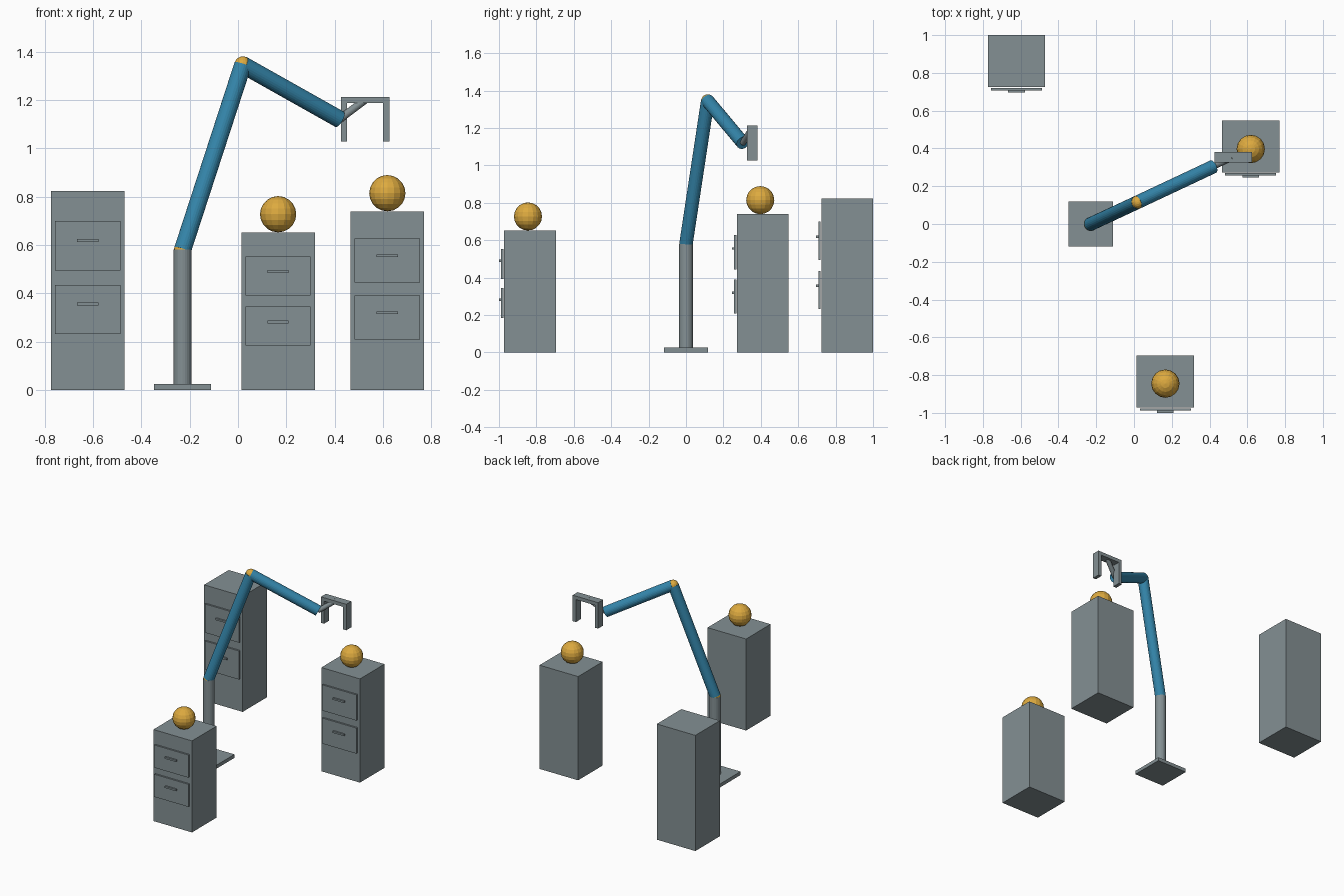
import bpy
from mathutils import Vector

if "Cube" in bpy.data.objects:
    bpy.data.objects.remove(bpy.data.objects["Cube"])


def material(name, rgb):
    m = bpy.data.materials.new(name)
    m.diffuse_color = (*rgb, 1)
    m.use_nodes = True
    m.node_tree.nodes["Principled BSDF"].inputs["Base Color"].default_value = m.diffuse_color
    return m


GREY = material("slate grey", (0.23, 0.28, 0.295))
BLUE = material("arm blue", (0.035, 0.24, 0.41))
GOLD = material("golden yellow", (0.72, 0.40, 0.05))


def finish(name, mat):
    ob = bpy.context.object
    ob.name = name
    ob.data.materials.append(mat)
    return ob


def box(name, x, y, z, mat=GREY):
    """Box from (min, max) ranges on each axis."""
    ranges = (x, y, z)
    bpy.ops.mesh.primitive_cube_add(size=1, location=[(a + b) / 2 for a, b in ranges])
    bpy.context.object.scale = [b - a for a, b in ranges]
    bpy.ops.object.transform_apply(location=False, rotation=False)
    return finish(name, mat)


def rod(name, start, end, radius, mat):
    """Cylinder running between two points."""
    a, b = Vector(start), Vector(end)
    bpy.ops.mesh.primitive_cylinder_add(vertices=24, radius=radius, depth=(b - a).length,
                                        location=(a + b) / 2)
    bpy.context.object.rotation_euler = (b - a).to_track_quat('Z', 'Y').to_euler()
    return finish(name, mat)


def ball(name, centre, radius):
    bpy.ops.mesh.primitive_uv_sphere_add(segments=16, ring_count=10, radius=radius,
                                         location=centre)
    return finish(name, GOLD)


def cabinet(name, cx, front, height):
    """Pedestal with two drawers whose layout scales with its height."""
    box(name + "_body", (cx - .152, cx + .152), (front, front + .276), (0, height))
    for level, low, high in (("upper", .600, .848), ("lower", .281, .528)):
        box(f"{name}_{level}_drawer", (cx - .135, cx + .135),
            (front - .016, front - .004), (low * height, high * height))
        grip = (low + .151) * height
        box(f"{name}_{level}_handle", (cx - .044, cx + .044),
            (front - .028, front - .016), (grip - .006, grip + .006))


# Three cabinets, two of them carrying a ball
cabinet("tall_cabinet", -.622, .724, .824)
cabinet("short_cabinet", .166, -.972, .652)
cabinet("middle_cabinet", .618, .273, .739)
ball("short_cabinet_ball", (.166, -.845, .727), .075)
ball("middle_cabinet_ball", (.618, .397, .814), .075)

# Robot arm
shoulder, elbow, wrist = (-.229, 0, .58), (.02, .116, 1.345), (.42, .304, 1.12)
box("base_plate", (-.347, -.111), (-.118, .118), (0, .025))
rod("column", (-.229, 0, .02), shoulder, .037, GREY)
ball("shoulder_joint", shoulder, .036)
rod("upper_arm", shoulder, elbow, .036, BLUE)
ball("elbow_joint", elbow, .035)
rod("forearm", elbow, wrist, .036, BLUE)

# Gripper: strut, palm and two fingers
rod("wrist_strut", wrist, (.526, .353, 1.2), .016, GREY)
box("palm", (.426, .626), (.325, .381), (1.187, 1.212))
for side, x in (("left", .426), ("right", .601)):
    box(side + "_finger", (x, x + .025), (.325, .381), (1.027, 1.187))
